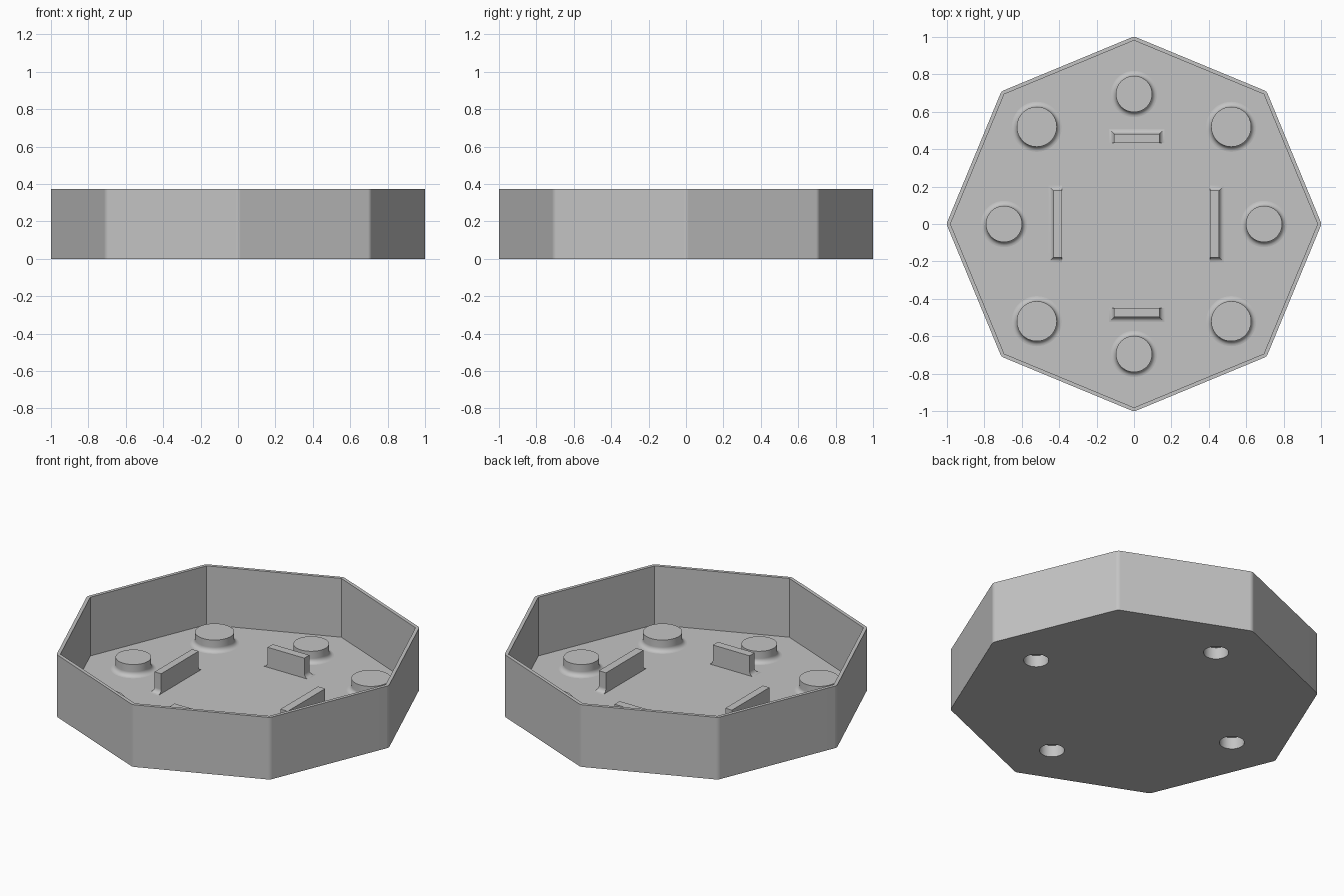
import bpy, bmesh
from math import sin, cos, pi, radians
from mathutils import Matrix

cube = bpy.data.objects.get("Cube")
if cube:
    bpy.data.objects.remove(cube, do_unlink=True)

HEIGHT, FLOOR, WALL, CORNER = 0.373, 0.02, 0.02, 0.035
FILLET, STEPS = 0.027, 6
HOLE_R, HOLE_TOP = 0.068, 0.07
BOSS_TOP, RIB_TOP = 0.09, 0.14

grey = bpy.data.materials.new("plain_grey")
grey.use_nodes = True
grey.diffuse_color = (0.55, 0.55, 0.55, 1)
grey.node_tree.nodes["Principled BSDF"].inputs["Base Color"].default_value = grey.diffuse_color


def make_object(name, bm):
    bmesh.ops.recalc_face_normals(bm, faces=bm.faces)
    mesh = bpy.data.meshes.new(name)
    bm.to_mesh(mesh)
    bm.free()
    mesh.materials.append(grey)
    obj = bpy.data.objects.new(name, mesh)
    bpy.context.collection.objects.link(obj)
    return obj


def select(obj):
    bpy.ops.object.select_all(action='DESELECT')
    obj.select_set(True)
    bpy.context.view_layer.objects.active = obj


def smooth(obj):
    select(obj)
    bpy.ops.object.shade_smooth_by_angle(angle=radians(30))
    mod = obj.modifiers.new("even_normals", 'WEIGHTED_NORMAL')
    mod.keep_sharp = True


def ring(bm, points, z):
    return [bm.verts.new((x, y, z)) for x, y in points]


def bridge(bm, a, b):
    n = len(a)
    for i in range(n):
        j = (i + 1) % n
        bm.faces.new((a[i], a[j], b[j], b[i]))


def fillet_steps():
    """Pairs of (outward offset, height) for a concave fillet on the floor."""
    for k in range(STEPS + 1):
        t = k / STEPS * pi / 2
        yield FILLET * (1 - sin(t)), FLOOR + FILLET * (1 - cos(t))


# Tray: thin octagonal shell, rounded outside corners, sharp inside corners
def build_tray():
    bm = bmesh.new()
    segs, half = 4, pi / 8
    outer = []
    for i in range(8):
        a = i * pi / 4
        for k in range(segs + 1):
            t = a - half + 2 * half * k / segs
            outer.append(((1 - CORNER) * cos(a) + CORNER * cos(t),
                          (1 - CORNER) * sin(a) + CORNER * sin(t)))
    apothem = (1 - CORNER) * cos(half) + CORNER - WALL
    r = apothem / cos(half)
    inner = [(r * cos(i * pi / 4), r * sin(i * pi / 4)) for i in range(8)]
    bottom, top = ring(bm, outer, 0), ring(bm, outer, HEIGHT)
    rim, floor = ring(bm, inner, HEIGHT), ring(bm, inner, FLOOR)
    bridge(bm, bottom, top)
    bridge(bm, rim, floor)
    bm.faces.new(bottom)
    bm.faces.new(floor)
    n = segs + 1
    for i in range(8):
        j = (i + 1) % 8
        bm.faces.new(top[i * n:(i + 1) * n] + [rim[i]])
        bm.faces.new((top[i * n + segs], top[j * n], rim[j], rim[i]))
    return make_object("tray", bm)


# Round boss with a filleted foot, optionally hollow from below
def build_boss(name, radius, distance, angle, hollow):
    profile = [(radius + f, z) for f, z in fillet_steps()] + [(radius, BOSS_TOP)]
    if hollow:
        profile = [(HOLE_R, HOLE_TOP), (HOLE_R, FLOOR)] + profile
    bm = bmesh.new()
    sides = 48
    rings = [ring(bm, [(r * cos(2 * pi * i / sides), r * sin(2 * pi * i / sides))
                       for i in range(sides)], z) for r, z in profile]
    for a, b in zip(rings, rings[1:]):
        bridge(bm, a, b)
    bm.faces.new(rings[0])
    bm.faces.new(rings[-1])
    obj = make_object(name, bm)
    obj.location = (distance * cos(angle), distance * sin(angle), 0)
    smooth(obj)


# Upright rib, filleted at both ends and on its outward side
def build_rib(name, near, far, half, shift, angle):
    bm = bmesh.new()
    rings = []
    for f, z in list(fillet_steps()) + [(0, RIB_TOP)]:
        lo, hi = shift - half - f, shift + half + f
        rings.append(ring(bm, [(near, lo), (far + f, lo), (far + f, hi), (near, hi)], z))
    for a, b in zip(rings, rings[1:]):
        bridge(bm, a, b)
    bm.faces.new(rings[0])
    bm.faces.new(rings[-1])
    bm.transform(Matrix.Rotation(angle, 4, 'Z'))
    smooth(make_object(name, bm))


tray = build_tray()

# Four screw holes through the floor
bm = bmesh.new()
for i in range(4):
    a = i * pi / 2
    spot = Matrix.Translation((0.695 * cos(a), 0.695 * sin(a), 0))
    bmesh.ops.create_cone(bm, cap_ends=True, segments=48, radius1=HOLE_R,
                          radius2=HOLE_R, depth=0.1, matrix=spot)
cutter = make_object("hole_cutter", bm)
cutter.hide_render = True
cut = tray.modifiers.new("holes", 'BOOLEAN')
cut.operation = 'DIFFERENCE'
cut.solver = 'EXACT'
cut.object = cutter
select(tray)
bpy.ops.object.modifier_apply(modifier=cut.name)
bpy.data.objects.remove(cutter, do_unlink=True)
smooth(tray)

# Bosses: hollow ones on the axes, larger solid ones on the diagonals
for i, side in enumerate(("left", "back", "right", "front")):
    build_boss(side + "_boss", 0.097, 0.695, i * pi / 2, True)
    build_boss("diagonal_boss_%d" % (i + 1), 0.107, 0.735, (i + 0.5) * pi / 2, False)

# Ribs around the middle
build_rib("left_rib", 0.407, 0.455, 0.178, 0, 0)
build_rib("back_rib", 0.434, 0.482, 0.122, -0.015, pi / 2)
build_rib("right_rib", 0.386, 0.43, 0.178, 0, pi)
build_rib("front_rib", 0.45, 0.498, 0.122, 0.015, 3 * pi / 2)
